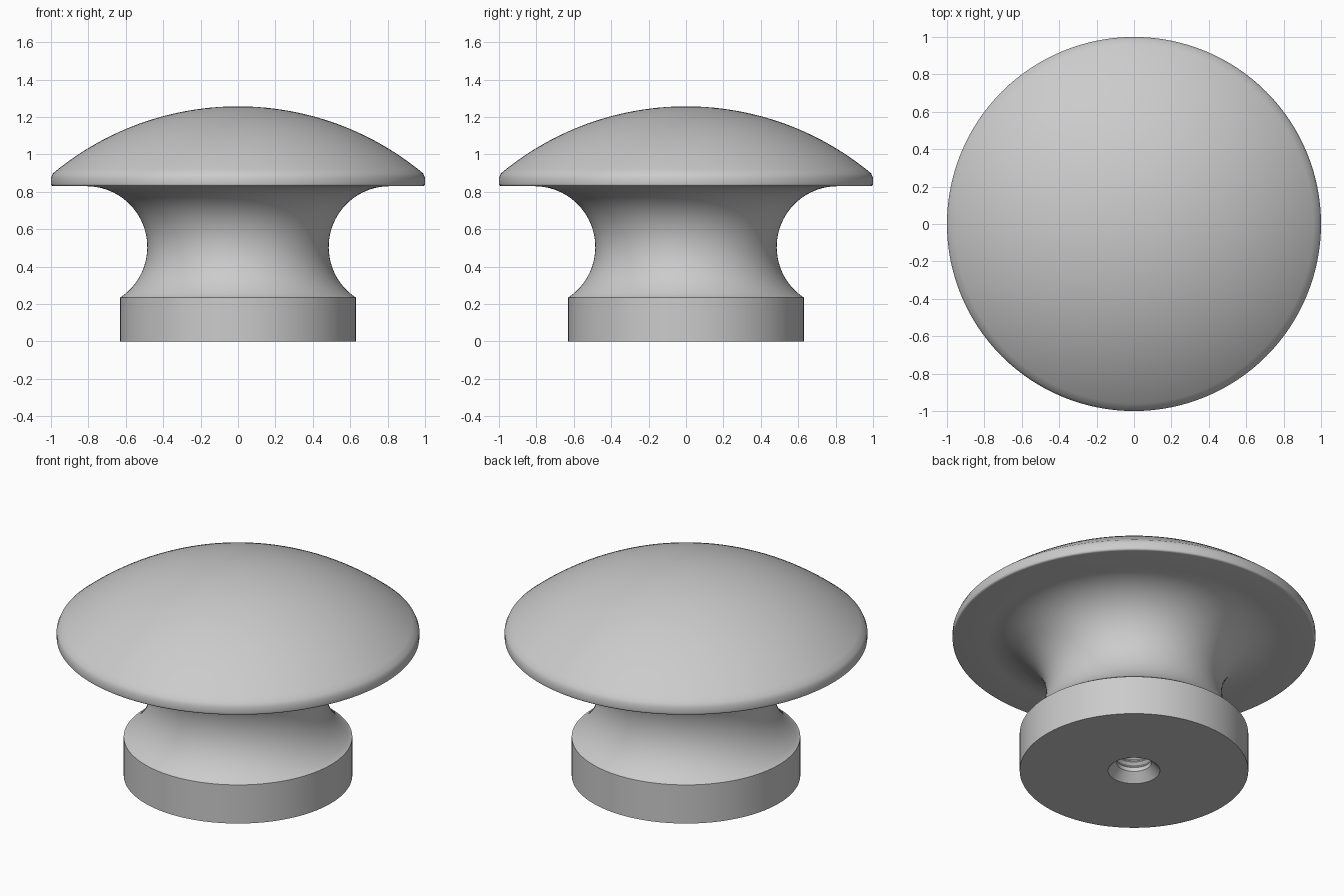
import bpy
import bmesh
from math import sin, cos, pi, radians, asin, sqrt

cube = bpy.data.objects.get("Cube")
if cube:
    bpy.data.objects.remove(cube, do_unlink=True)

SEGMENTS = 128

grey = bpy.data.materials.new("plain_grey")
grey.use_nodes = True
colour = (0.6, 0.6, 0.6, 1)
grey.diffuse_color = colour
grey.node_tree.nodes["Principled BSDF"].inputs["Base Color"].default_value = colour


def arc(cx, cz, radius, start, end, steps):
    """Points (r, z) on a circular arc, angles in degrees."""
    angles = [radians(start + (end - start) * i / steps) for i in range(steps + 1)]
    return [(cx + radius * cos(a), cz + radius * sin(a)) for a in angles]


def lathe(name, profile):
    """Spin an (r, z) profile around the z axis; ends on the axis become fans."""
    bm = bmesh.new()
    verts = [bm.verts.new((r, 0, z)) for r, z in profile]
    edges = [bm.edges.new(pair) for pair in zip(verts, verts[1:])]
    bmesh.ops.spin(bm, geom=verts + edges, cent=(0, 0, 0), axis=(0, 0, 1),
                   angle=2 * pi, steps=SEGMENTS, use_merge=True)
    bmesh.ops.remove_doubles(bm, verts=bm.verts, dist=0.0001)
    bmesh.ops.recalc_face_normals(bm, faces=bm.faces)
    mesh = bpy.data.meshes.new(name)
    bm.to_mesh(mesh)
    bm.free()
    mesh.materials.append(grey)
    obj = bpy.data.objects.new(name, mesh)
    bpy.context.collection.objects.link(obj)
    bpy.ops.object.select_all(action="DESELECT")
    obj.select_set(True)
    bpy.context.view_layer.objects.active = obj
    bpy.ops.object.shade_smooth_by_angle(angle=radians(30))
    return obj


# Countersunk screw hole with thread ridges, from the blind end downwards
HOLE, ROOT, PITCH, TURNS = 0.095, 0.11, 0.04, 11
hole = [(0, 0.56), (HOLE, 0.52)]
for i in range(TURNS):
    z = 0.51 - i * PITCH
    hole += [(HOLE, z), (ROOT, z - PITCH * 0.4), (ROOT, z - PITCH * 0.5),
             (HOLE, z - PITCH * 0.9)]
hole += [(HOLE, 0.05), (0.143, 0)]

# Foot cylinder and concave neck running tangent into the underside of the cap
foot = [(0.63, 0), (0.63, 0.235)]
neck = arc(0.81, 0.505, 0.325, 236, 90, 32)

# Cap rim with slightly rounded corners
rim = arc(0.988, 0.842, 0.012, -90, 0, 4) + [(1, 0.875)]

# Shallow spherical dome
DOME = 1.546
TOP = 1.257
edge_angle = 90 - asin(0.99 / DOME) * 180 / pi
dome = arc(0, TOP - DOME, DOME, edge_angle, 90, 28)
dome[-1] = (0, TOP)

lathe("knob", hole + foot + neck + rim + dome)
